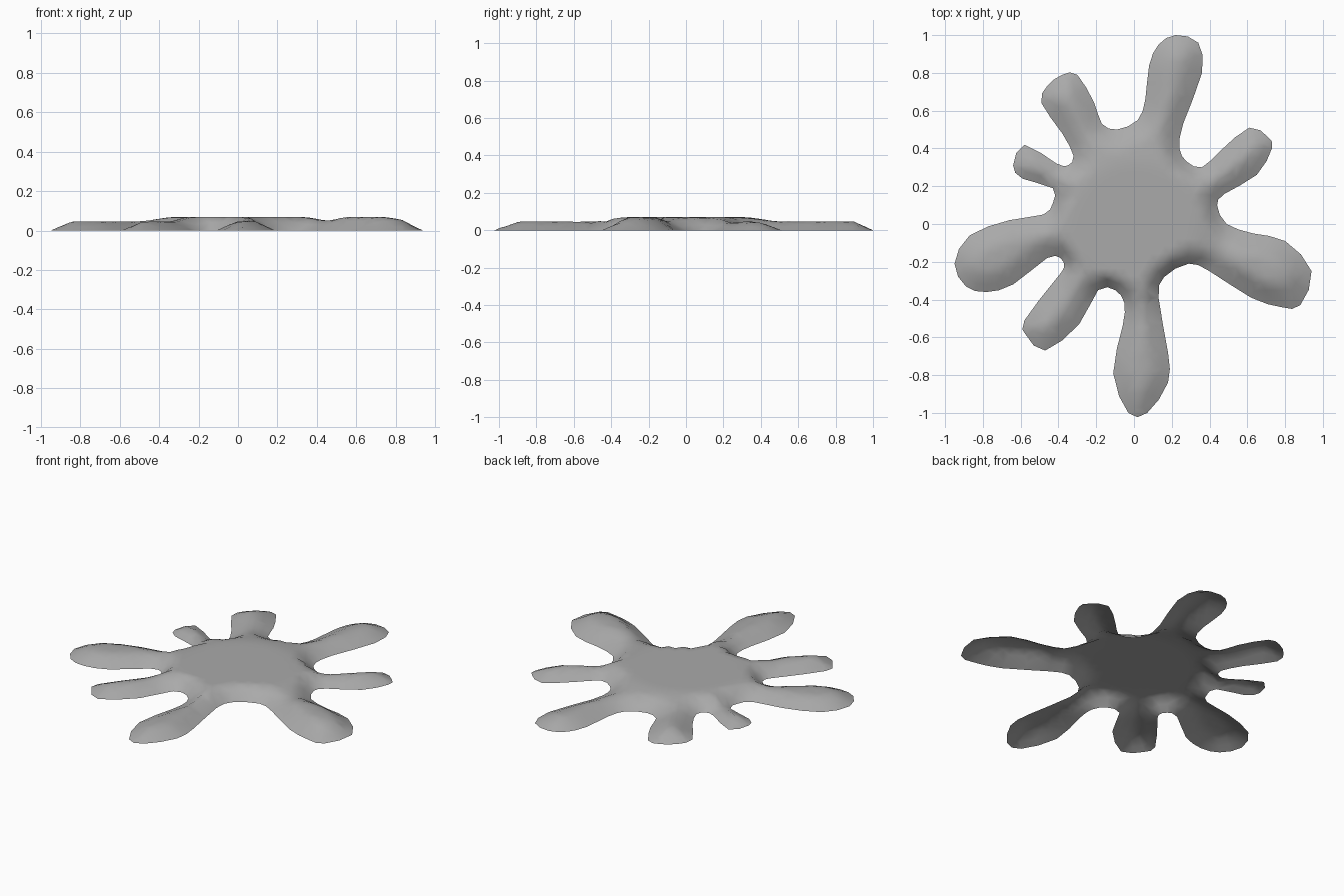
import bpy
import bmesh
import math
from mathutils import Vector
from mathutils.geometry import delaunay_2d_cdt, intersect_point_line

cube = bpy.data.objects.get("Cube")
if cube:
    bpy.data.objects.remove(cube, do_unlink=True)

# Outline of each drip, clockwise seen from above, in hundredths of a unit
back_drip = [(2, 55), (6, 66), (8, 84), (13, 95), (22, 100), (34, 96), (36, 80), (26, 53), (24, 40), (28, 33)]
back_left_drip = [(36, 30), (46, 39), (61, 51), (71, 46), (73, 40), (65, 26), (48, 16), (44, 10)]
front_left_drip = [(49, 0), (63, -5), (80, -9), (94, -25), (88, -43), (78, -44), (62, -39), (40, -25), (29, -21)]
front_drip = [(16, -28), (13, -39), (18, -68), (18, -84), (7, -100), (-3, -100), (-11, -79), (-6, -54), (-5, -42)]
front_right_drip = [(-10, -35), (-19, -35), (-29, -53), (-47, -67), (-57, -59), (-58, -51), (-42, -30), (-37, -23)]
right_drip = [(-39, -18), (-46, -18), (-64, -32), (-78, -36), (-89, -33), (-95, -21), (-87, -6), (-66, 2), (-48, 5)]
small_drip = [(-43, 11), (-43, 19), (-59, 24), (-64, 31), (-58, 42), (-41, 32), (-35, 31)]
back_right_drip = [(-32, 36), (-38, 48), (-49, 64), (-46, 73), (-38, 79), (-30, 79), (-21, 64), (-17, 53), (-9, 50)]

controls = [Vector(p) / 100 for drip in (
    back_drip, back_left_drip, front_left_drip, front_drip,
    front_right_drip, right_drip, small_drip, back_right_drip) for p in drip]


def smooth_loop(points):
    """Add a curved midpoint between each pair of points of a closed loop."""
    n, loop = len(points), []
    for i, p in enumerate(points):
        q = points[(i + 1) % n]
        loop += [p, (p + q) * 9 / 16 - (points[i - 1] + points[(i + 2) % n]) / 16]
    return loop


outline = smooth_loop(controls)
count = len(outline)
segments = [(outline[i], outline[(i + 1) % count]) for i in range(count)]


def segment_distance(p, a, b):
    hit, t = intersect_point_line(p, a, b)
    return (p - a.lerp(b, min(max(t, 0), 1))).length


def rim_distance(p):
    return min(segment_distance(p, a, b) for a, b in segments)


def inside(p):
    crossings = 0
    for a, b in segments:
        if (a.y > p.y) != (b.y > p.y):
            crossings += p.x < a.x + (p.y - a.y) * (b.x - a.x) / (b.y - a.y)
    return crossings % 2 == 1


def fade(value, full, zero):
    t = min(max((zero - value) / (zero - full), 0), 1)
    return t * t * (3 - 2 * t)


def height(p, d):
    """Sloped rim, low drips, a raised middle and one thicker drip."""
    body = fade(p.length, 0.3, 0.52)
    ridge = fade(segment_distance(p, Vector((0.6, -0.21)), Vector((0.7, -0.26))), 0.02, 0.2)
    rim = min(d / (0.1 - 0.035 * body), 1)
    return rim * (0.047 + 0.023 * max(body, ridge))


# Ring just inside the rim, then an even scatter in rows over the rest
points = list(outline)
for i, p in enumerate(outline):
    along = (outline[(i + 1) % count] - outline[i - 1]).normalized()
    q = p + Vector((along.y, -along.x)) * 0.04
    if inside(q) and rim_distance(q) > 0.035:
        points.append(q)
step = 0.045
for row in range(-23, 24):
    for col in range(-23, 24):
        p = Vector((col + row % 2 / 2, row * math.sqrt(0.75))) * step
        if inside(p) and rim_distance(p) > 0.06:
            points.append(p)

edges = [(i, (i + 1) % count) for i in range(count)]
flat, _, faces, *_ = delaunay_2d_cdt(points, edges, [list(range(count))], 1, 1e-5)

# Open shell of the splat
bm = bmesh.new()
verts = []
for p in flat:
    d = rim_distance(p)
    verts.append(bm.verts.new((p.x, p.y, height(p, d))))
for face in faces:
    bm.faces.new([verts[i] for i in face])
for face in bm.faces:
    face.normal_update()
    if face.normal.z < 0:
        face.normal_flip()
    face.smooth = True
mesh = bpy.data.meshes.new("splat")
bm.to_mesh(mesh)
bm.free()

# Plain grey
grey = bpy.data.materials.new("plain_grey")
grey.use_nodes = True
colour = (0.4, 0.4, 0.4, 1)
grey.diffuse_color = colour
grey.node_tree.nodes["Principled BSDF"].inputs["Base Color"].default_value = colour
mesh.materials.append(grey)

splat = bpy.data.objects.new("splat", mesh)
bpy.context.collection.objects.link(splat)
